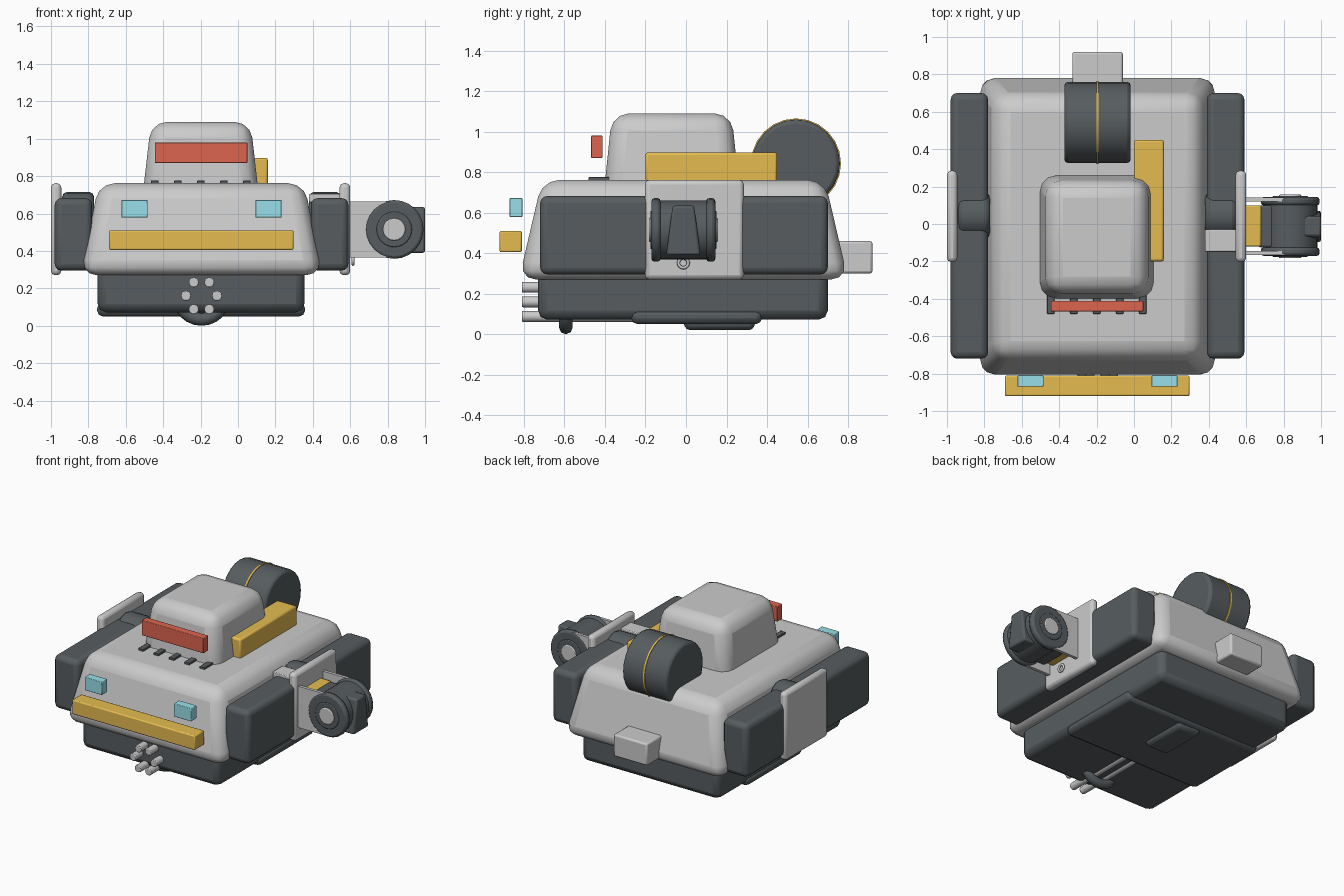
import bpy, bmesh, math
from mathutils import Matrix, Vector

if "Cube" in bpy.data.objects:
    bpy.data.objects.remove(bpy.data.objects["Cube"])


def material(name, rgb):
    m = bpy.data.materials.new(name)
    m.diffuse_color = (*rgb, 1)
    m.use_nodes = True
    m.node_tree.nodes["Principled BSDF"].inputs["Base Color"].default_value = m.diffuse_color
    return m


DARK = material("dark_rubber", (0.095, 0.108, 0.115))
YELLOW = material("yellow_paint", (0.78, 0.50, 0.08))
RED = material("red_glass", (0.72, 0.13, 0.08))
CYAN = material("cyan_glass", (0.32, 0.74, 0.82))
CX = -0.195  # centre line of the hull


def finish(name, bm, mat, bevel=0, segs=3):
    bmesh.ops.recalc_face_normals(bm, faces=bm.faces[:])
    me = bpy.data.meshes.new(name)
    bm.to_mesh(me)
    bm.free()
    ob = bpy.data.objects.new(name, me)
    bpy.context.collection.objects.link(ob)
    if mat:
        me.materials.append(mat)
    if bevel:
        b = ob.modifiers.new("bevel", "BEVEL")
        b.width, b.segments = bevel, segs
        b.limit_method, b.angle_limit = "ANGLE", math.radians(40)
    bpy.context.view_layer.objects.active = ob
    bpy.ops.object.select_all(action="DESELECT")
    ob.select_set(True)
    bpy.ops.object.shade_smooth_by_angle(angle=math.radians(35))
    return ob


def box(name, xr, yr, zr, mat=None, bevel=0.01, segs=2, tx=0, ty=0):
    """Box from ranges; the top is inset by tx and ty."""
    bm = bmesh.new()
    bmesh.ops.create_cube(bm, size=1)
    for v in bm.verts:
        top = v.co.z > 0
        i, j = v.co.x > 0, v.co.y > 0
        v.co = Vector((xr[i] + top * (-tx if i else tx),
                       yr[j] + top * (-ty if j else ty), zr[top]))
    return finish(name, bm, mat, bevel, segs)


def cylinder(name, centre, r, length, axis, mat=None, sides=24, bevel=0.0, segs=2):
    rot = Matrix.Rotation(math.pi / 2, 4, "Y" if axis == "X" else "X")
    bm = bmesh.new()
    bmesh.ops.create_cone(bm, cap_ends=True, segments=sides, radius1=r, radius2=r,
                          depth=length, matrix=Matrix.Translation(centre) @ rot)
    return finish(name, bm, mat, bevel, segs)


def ring(name, centre, major, minor, axis, mat=None):
    rot = (0, math.pi / 2, 0) if axis == "X" else (math.pi / 2, 0, 0)
    bpy.ops.mesh.primitive_torus_add(location=centre, rotation=rot, major_radius=major,
                                     minor_radius=minor, major_segments=24, minor_segments=8)
    ob = bpy.context.object
    ob.name = name
    if mat:
        ob.data.materials.append(mat)
    bpy.ops.object.shade_smooth_by_angle(angle=math.radians(50))


# Hull, chassis and underside
box("hull", (-0.84, 0.45), (-0.825, 0.80), (0.27, 0.762), bevel=0.085, segs=3, tx=0.095, ty=0.115)
box("chassis", (-0.75, 0.355), (-0.73, 0.70), (0.072, 0.40), DARK, 0.045)
box("belly_plate", (-0.753, 0.358), (-0.27, 0.375), (0.05, 0.125), DARK, 0.03)
box("belly_hatch", (-0.28, -0.11), (0.0, 0.33), (0.02, 0.08), DARK, 0.02, tx=-0.02, ty=-0.02)
box("rear_box", (-0.33, -0.06), (0.65, 0.92), (0.30, 0.46), None, 0.012)

# Cabin with visor, vents and side locker
box("cabin", (-0.515, 0.117), (-0.41, 0.27), (0.65, 1.09), bevel=0.085, segs=3, tx=0.05, ty=0.045)
box("visor", (-0.445, 0.05), (-0.468, -0.412), (0.87, 0.98), RED, 0.004)
for i in range(5):
    x = -0.445 + i * 0.123
    box("vent_%d" % i, (x - 0.02, x + 0.02), (-0.48, -0.37), (0.74, 0.776), DARK, 0.003)
box("side_locker", (0.0, 0.16), (-0.20, 0.45), (0.74, 0.897), YELLOW, 0.012)

# Front lights and bumper
for side in (-1, 1):
    x = CX + side * 0.358
    box("headlight", (x - 0.07, x + 0.07), (-0.87, -0.808), (0.578, 0.673), CYAN, 0.004)
box("bumper", (-0.69, 0.297), (-0.92, -0.81), (0.405, 0.51), YELLOW, 0.008)

# Bundle of six tubes with a clamp ring
for i in range(6):
    a = i * math.pi / 3
    cylinder("front_tube_%d" % i, (CX + 0.083 * math.cos(a), -0.50, 0.16 + 0.083 * math.sin(a)),
             0.027, 0.62, "Y", None, 12, 0.005)
ring("tube_clamp", (CX, -0.593, 0.158), 0.124, 0.034, "Y", DARK)

# Rear drum with a yellow band
cylinder("drum", (CX, 0.543, 0.843), 0.217, 0.355, "X", DARK, 24, 0.02, 2)
cylinder("drum_band", (CX, 0.543, 0.843), 0.222, 0.012, "X", YELLOW, 24)

# Side pods, hubs and plates, mirrored about the hull centre
for side, label in ((-1, "left"), (1, "right")):
    def span(a, b):
        return sorted((CX + side * a, CX + side * b))
    box(label + "_track_pod", span(0.585, 0.785), (-0.72, 0.70), (0.295, 0.682), DARK, 0.035, 3)
    cylinder(label + "_hub", (CX + side * 0.66, 0.045, 0.595), 0.12, 0.17, "X", DARK, 20, 0.025, 2)
    plate = (-1.0, -0.945) if side < 0 else (0.543, 0.60)
    box(label + "_side_plate", plate, (-0.203, 0.285), (0.27, 0.762), None, 0.022)
box("plate_bracket", (0.38, 0.56), (-0.147, -0.03), (0.66, 0.705), None, 0.005)

# Right arm: fork, yellow block and rotating head
PX, PY, PZ = 0.835, -0.013, 0.515
for side in (-1, 1):
    bm = bmesh.new()
    outline = [(0.58, 0.365), (0.58, 0.665)]
    outline += [(PX + 0.15 * math.cos(t), PZ + 0.15 * math.sin(t))
                for t in [math.pi / 2 - k * math.pi / 10 for k in range(11)]]
    y = PY + side * 0.132
    face = bm.faces.new([bm.verts.new((p[0], y, p[1])) for p in outline])
    grown = bmesh.ops.extrude_face_region(bm, geom=[face])
    for v in grown["geom"]:
        if isinstance(v, bmesh.types.BMVert):
            v.co.y += side * 0.022
    finish("fork_arm", bm, None)
    cylinder("head_cap", (PX, PY + side * 0.135, PZ), 0.157, 0.045, "Y", DARK, 24, 0.015)
    cylinder("pivot_ring", (PX, PY + side * 0.145, PZ), 0.095, 0.036, "Y", DARK, 24, 0.006)
    cylinder("pivot_pin", (PX, PY + side * 0.145, PZ), 0.06, 0.05, "Y", None, 20, 0.006)
box("arm_block", (0.59, 0.68), (-0.12, 0.10), (0.42, 0.625), YELLOW, 0.008)
cylinder("head_core", (PX, PY, PZ), 0.145, 0.25, "Y", DARK, 24, 0.01)
box("head_neck", (0.665, 0.82), (-0.125, 0.10), (0.40, 0.62), DARK, 0.012)
box("head_nose", (0.86, 1.0), (PY - 0.085, PY + 0.085), (0.39, 0.635), DARK, 0.012, ty=0.032)
ring("tow_eye", (0.615, PY, 0.352), 0.024, 0.008, "X")
